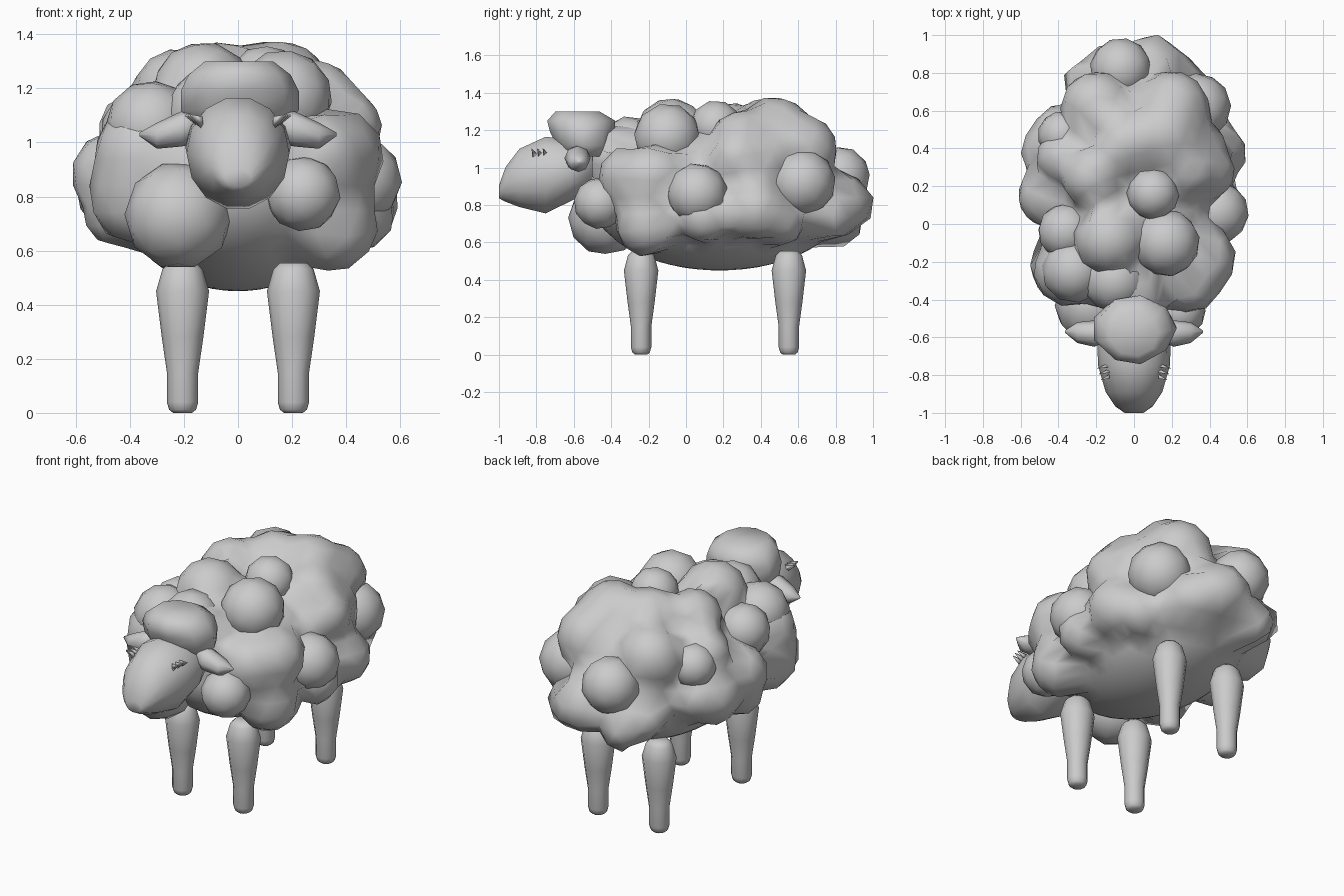
import bpy, bmesh, random
from math import sin, cos, pi, sqrt
from mathutils import Vector, Euler

random.seed(4)
if "Cube" in bpy.data.objects:
    bpy.data.objects.remove(bpy.data.objects["Cube"], do_unlink=True)

grey = bpy.data.materials.new("soft grey")
grey.use_nodes = True
grey.diffuse_color = (0.6, 0.6, 0.6, 1)
grey.node_tree.nodes["Principled BSDF"].inputs["Base Color"].default_value = (0.6, 0.6, 0.6, 1)

CENTRE = Vector((0, 0.18, 0.84))
SIZE = Vector((0.45, 0.69, 0.39))


def finish(name, bm):
    """Turn a bmesh into a smooth shaded grey object."""
    bmesh.ops.recalc_face_normals(bm, faces=bm.faces)
    for face in bm.faces:
        face.smooth = True
    mesh = bpy.data.meshes.new(name)
    bm.to_mesh(mesh)
    bm.free()
    mesh.materials.append(grey)
    obj = bpy.data.objects.new(name, mesh)
    bpy.context.scene.collection.objects.link(obj)
    return obj


def ball(name, centre, radius):
    """Low-poly rounded puff, turned at random."""
    bm = bmesh.new()
    bmesh.ops.create_icosphere(bm, subdivisions=2, radius=radius)
    spin = Euler([random.uniform(0, pi) for _ in range(3)]).to_matrix()
    for v in bm.verts:
        v.co = Vector(centre) + spin @ v.co
    return finish(name, bm)


def loft(name, rings, axis, sides=12):
    """Skin elliptical rings (t, u, ru, v, rv) along the given axis."""
    bm = bmesh.new()
    loops = []
    for t, u, ru, v, rv in rings:
        loop = []
        for i in range(sides):
            a = 2 * pi * i / sides
            p, q = u + ru * cos(a), v + rv * sin(a)
            co = {"x": (t, p, q), "y": (p, t, q), "z": (p, q, t)}[axis]
            loop.append(bm.verts.new(co))
        loops.append(loop)
    for low, high in zip(loops, loops[1:]):
        for i in range(sides):
            j = (i + 1) % sides
            bm.faces.new((low[i], low[j], high[j], high[i]))
    bm.faces.new(loops[0])
    bm.faces.new(loops[-1])
    return finish(name, bm)


def on_top(x, y, r):
    """Puff sitting on the upper surface of the body."""
    inside = 1 - (x / SIZE.x) ** 2 - ((y - CENTRE.y) / SIZE.y) ** 2
    return Vector((x, y, CENTRE.z + SIZE.z * sqrt(max(inside, 0)))), r


def on_side(side, y, z, r):
    """Puff sitting on the left (1) or right (-1) surface of the body."""
    inside = 1 - ((y - CENTRE.y) / SIZE.y) ** 2 - ((z - CENTRE.z) / SIZE.z) ** 2
    return Vector((side * SIZE.x * sqrt(max(inside, 0)), y, z)), r


# Swells blended into the fleece
swells = [on_top(*p) for p in (
    (-0.13, -0.08, 0.19), (-0.2, 0.62, 0.19), (0.2, 0.61, 0.2),
    (0.15, 0.47, 0.21), (-0.05, 0.42, 0.17), (-0.22, 0.25, 0.17), (0.28, 0.3, 0.17),
    (0, -0.38, 0.17))]
swells += [on_side(1, *p) for p in (
    (0.37, 0.78, 0.17), (0.28, 1.05, 0.16), (-0.18, 0.95, 0.18), (-0.2, 0.7, 0.18),
    (0.1, 0.74, 0.15), (0.85, 0.8, 0.16), (0.74, 0.74, 0.15), (0.5, 0.72, 0.14),
    (-0.3, 0.95, 0.17), (0.42, 1.05, 0.14))]
swells += [on_side(-1, *p) for p in (
    (-0.24, 0.95, 0.2), (-0.22, 0.8, 0.19), (0.38, 0.82, 0.17), (0.15, 0.88, 0.17),
    (0.5, 0.85, 0.13), (0.12, 0.75, 0.14), (0.35, 1.04, 0.15), (0.74, 0.78, 0.13),
    (0.8, 0.72, 0.15))]

# Fleece: an ellipsoid pushed out to the envelope of the swells
bm = bmesh.new()
bmesh.ops.create_icosphere(bm, subdivisions=4, radius=1)
for v in bm.verts:
    d = v.co.normalized()
    reach = 1 / sqrt(sum((a / b) ** 2 for a, b in zip(d, SIZE)))
    for c, r in swells:
        offset = c - CENTRE
        along = d.dot(offset)
        gap = along ** 2 - offset.length_squared + r ** 2
        if gap > 0:
            reach = max(reach, along + sqrt(gap))
    v.co = CENTRE + d * reach
finish("fleece", bm)

# Separate puffs standing out of the fleece
puffs = [on_top(*p) for p in (
    (-0.36, -0.04, 0.15), (0.1, 0.16, 0.14), (-0.1, -0.3, 0.17), (0.17, -0.1, 0.18))]
puffs += [on_side(1, 0.06, 0.86, 0.165), on_side(1, 0.62, 0.92, 0.18)]
puffs += [((-0.38, 0.47, 1.02), 0.13), ((-0.32, -0.25, 1.06), 0.17)]
for i, (c, r) in enumerate(puffs):
    ball(f"wool_puff_{i + 1}", c, r)
ball("left_chest_puff", (0.24, -0.46, 0.81), 0.14)
ball("right_chest_puff", (-0.22, -0.43, 0.73), 0.2)
ball("tail_puff", (-0.07, 0.82, 0.95), 0.165)

# Head, wide at the brow and blunt at the muzzle
loft("head", [
    (-1.0, 0, 0.05, 0.87, 0.035), (-0.965, 0, 0.1, 0.91, 0.095),
    (-0.89, 0, 0.15, 0.945, 0.16), (-0.75, 0, 0.19, 0.96, 0.21),
    (-0.62, 0, 0.195, 0.985, 0.17), (-0.5, 0, 0.15, 1.0, 0.13)], "y", 14)

# Wool cap, flat on top and overhanging the brow
loft("wool_cap", [
    (1.06, 0, 0.18, -0.53, 0.13), (1.12, 0, 0.225, -0.545, 0.15),
    (1.19, 0, 0.225, -0.555, 0.175), (1.25, 0, 0.195, -0.56, 0.185),
    (1.3, 0, 0.13, -0.58, 0.12)], "z", 9)

# Nose: a thin wedge on the muzzle
loft("nose", [(-0.06, -0.98, 0.004, 0.87, 0.004),
              (0.035, -0.98, 0.015, 0.88, 0.025)], "x", 3)

for side, word in ((1, "left"), (-1, "right")):
    loft(word + "_ear", [
        (side * 0.14, -0.58, 0.04, 1.06, 0.06), (side * 0.21, -0.58, 0.07, 1.05, 0.065),
        (side * 0.3, -0.575, 0.055, 1.025, 0.048), (side * 0.365, -0.57, 0.006, 1.03, 0.006)],
        "x", 8)
    # Spiky lashes around each eye
    for k in range(3):
        y = -0.81 + 0.03 * k
        loft(f"{word}_lash_{k + 1}", [
            (side * 0.13, y, 0.015, 1.07, 0.03),
            (side * (0.175 + 0.01 * k), y - 0.015, 0.002, 1.1, 0.004)], "x", 3)
    # Tapered legs with rounded tops
    for end, y in (("front", -0.24), ("back", 0.55)):
        loft(f"{word}_{end}_leg", [
            (z, side * 0.205, r, y, r * 0.94) for z, r in (
                (0, 0.035), (0.012, 0.05), (0.04, 0.058), (0.15, 0.058), (0.28, 0.077),
                (0.45, 0.098), (0.53, 0.075), (0.555, 0.05))], "z", 12)
